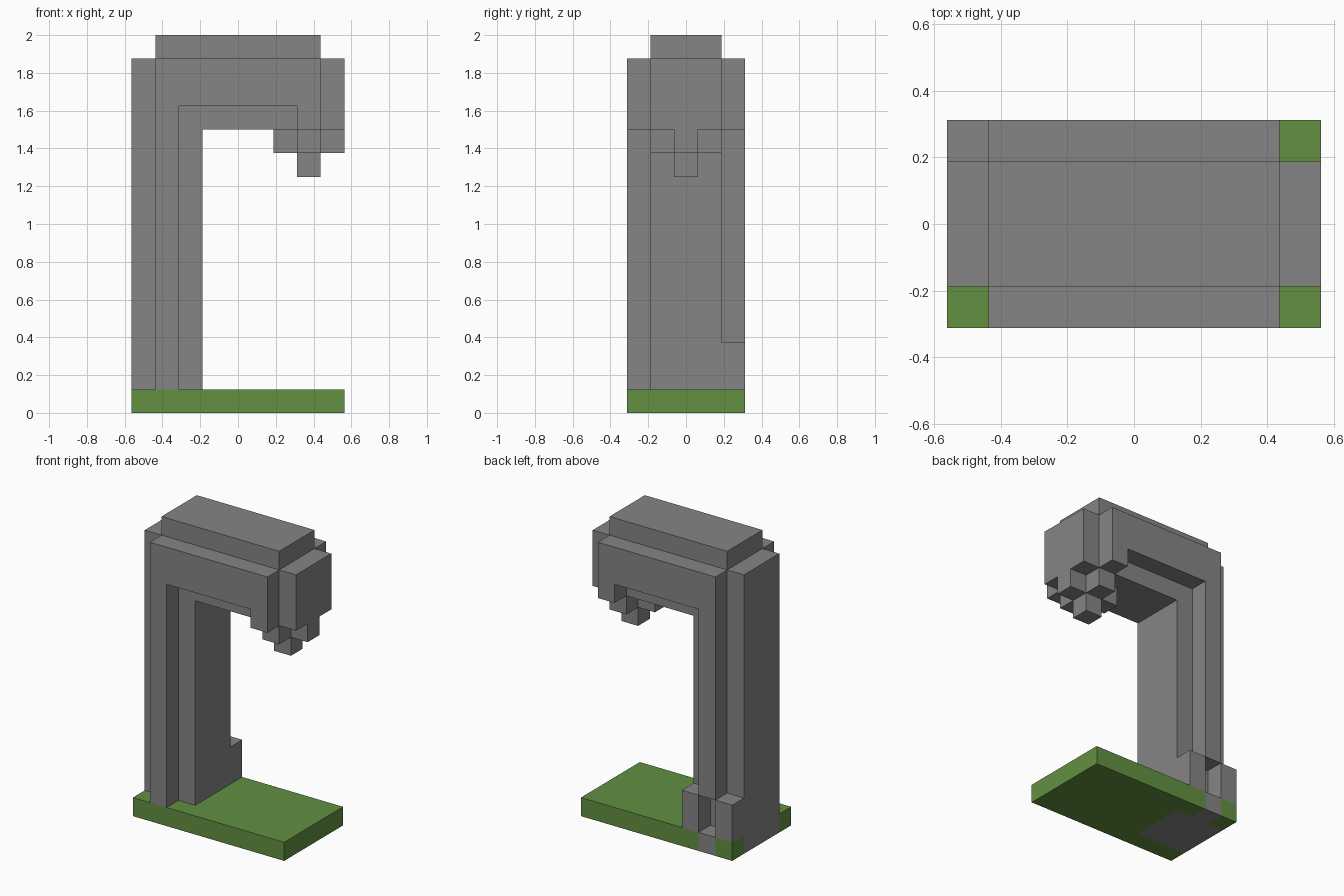
import bpy, bmesh
from mathutils import Vector

cube = bpy.data.objects.get("Cube")
if cube:
    bpy.data.objects.remove(cube, do_unlink=True)

CELL = 0.125                       # everything sits on a block grid
ORIGIN = Vector((4.5, 2.5, 0))     # grid point that lands on the world origin


def material(name, rgb):
    mat = bpy.data.materials.new(name)
    mat.use_nodes = True
    mat.diffuse_color = (*rgb, 1)
    shader = next(n for n in mat.node_tree.nodes if n.type == 'BSDF_PRINCIPLED')
    shader.inputs["Base Color"].default_value = (*rgb, 1)
    return mat


stone = material("stone_grey", (0.235, 0.235, 0.235))
grass = material("grass_green", (0.122, 0.279, 0.053))


def prism(name, mat, outline, start, end, axis="z"):
    """Extrude a grid outline from start to end along z (xy outline) or y (xz outline)."""
    def place(a, b, depth):
        point = (a, b, depth) if axis == "z" else (a, depth, b)
        return (Vector(point) - ORIGIN) * CELL

    bm = bmesh.new()
    face = bm.faces.new([bm.verts.new(place(a, b, start)) for a, b in outline])
    extruded = bmesh.ops.extrude_face_region(bm, geom=[face], use_keep_orig=True)
    top = [g for g in extruded["geom"] if isinstance(g, bmesh.types.BMVert)]
    bmesh.ops.translate(bm, verts=top, vec=place(0, 0, end) - place(0, 0, start))
    bmesh.ops.recalc_face_normals(bm, faces=bm.faces)
    mesh = bpy.data.meshes.new(name)
    bm.to_mesh(mesh)
    bm.free()
    mesh.materials.append(mat)
    obj = bpy.data.objects.new(name, mesh)
    bpy.context.scene.collection.objects.link(obj)
    return obj


def block(name, mat, low, high):
    (x, y, z), (u, v, w) = low, high
    return prism(name, mat, [(x, y), (u, y), (u, v), (x, v)], z, w)


# Grass base, cut around the foot of the column
prism("grass_base", grass, [(0, 0), (9, 0), (9, 5), (2, 5), (2, 4), (3, 4), (3, 1), (0, 1)], 0, 1)
block("grass_corner", grass, (0, 4, 0), (1, 5, 1))

# Column, arm and raised cap as one hooked profile
prism("column_and_arm", stone,
      [(0, 0), (3, 0), (3, 12), (9, 12), (9, 15), (8, 15), (8, 16), (1, 16), (1, 15), (0, 15)],
      1, 4, "y")

# Ribs along the front and back faces; the back one stops above a niche
for name, side, foot in (("front_rib", 0, 1), ("back_rib", 4, 3)):
    prism(name, stone,
          [(1, foot), (2, foot), (2, 13), (7, 13), (7, 12), (8, 12), (8, 15), (1, 15)],
          side, side + 1, "y")

# Niche at the back of the foot
block("niche_floor", stone, (1, 4, 0), (2, 5, 1))
for name, x in (("niche_left_post", 2), ("niche_right_post", 0)):
    block(name, stone, (x, 4, 1), (x + 1, 5, 3))

# Stepped drop under the end of the arm
prism("drop_cross", stone,
      [(6, 2), (7, 2), (7, 1), (8, 1), (8, 2), (9, 2),
       (9, 3), (8, 3), (8, 4), (7, 4), (7, 3), (6, 3)], 11, 12)
block("drop_tip", stone, (7, 2, 10), (8, 3, 11))
